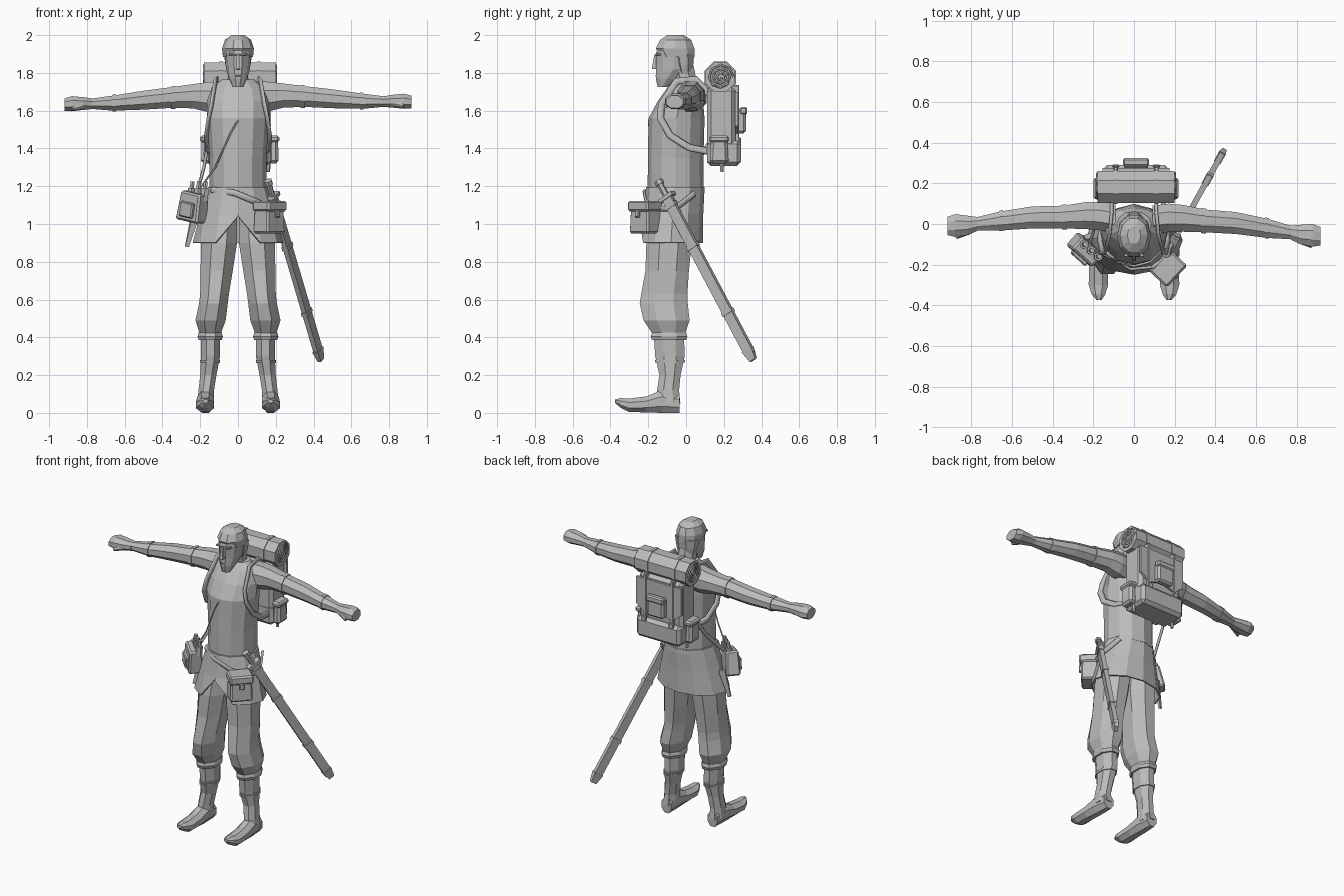
import bpy, bmesh
from math import cos, sin, pi, radians
from mathutils import Vector, Matrix, Euler

if "Cube" in bpy.data.objects:
    bpy.data.objects.remove(bpy.data.objects["Cube"], do_unlink=True)

grey = bpy.data.materials.new("plain_grey")
grey.use_nodes = True
grey.diffuse_color = (0.5, 0.5, 0.5, 1)
grey.node_tree.nodes["Principled BSDF"].inputs["Base Color"].default_value = (0.5, 0.5, 0.5, 1)


def finish(bm, name):
    bmesh.ops.recalc_face_normals(bm, faces=bm.faces)
    mesh = bpy.data.meshes.new(name)
    bm.to_mesh(mesh)
    bm.free()
    mesh.materials.append(grey)
    ob = bpy.data.objects.new(name, mesh)
    bpy.context.scene.collection.objects.link(ob)
    return ob


def loft(name, rings, n=8, axis="z", phase=0.5, caps=True, shape=None):
    """Skin elliptical rings (position, centre u, centre v, radius u, radius v)."""
    bm = bmesh.new()
    grow = 1 / cos(pi / n) if phase else 1
    loops = []
    for p, u, v, ru, rv in rings:
        loop = []
        for i in range(n):
            a = 2 * pi * (i + phase) / n - pi / 2
            cu, cv = u + ru * grow * cos(a), v + rv * grow * sin(a)
            co = {"x": (p, cu, cv), "y": (cu, p, cv), "z": (cu, cv, p)}[axis]
            loop.append(bm.verts.new(co))
        loops.append(loop)
    for a, b in zip(loops, loops[1:]):
        for i in range(n):
            j = (i + 1) % n
            bm.faces.new((a[i], a[j], b[j], b[i]))
    if caps:
        bm.faces.new(loops[0])
        bm.faces.new(loops[-1])
    if shape:
        shape(loops)
    return finish(bm, name)


def box(name, centre, size, rot=(0, 0, 0), bevel=0.01, top=1.0):
    bm = bmesh.new()
    bmesh.ops.create_cube(bm, size=1)
    for v in bm.verts:
        k = top if v.co.z > 0 else 1
        v.co = Vector((v.co.x * size[0] * k, v.co.y * size[1] * k, v.co.z * size[2]))
    if bevel:
        bmesh.ops.bevel(bm, geom=bm.edges[:], offset=bevel, segments=1, affect="EDGES")
    turn = Euler([radians(r) for r in rot]).to_matrix().to_4x4()
    bm.transform(Matrix.Translation(centre) @ turn)
    return finish(bm, name)


def rod(name, a, b, w, d, n=4, taper=1.0):
    """Straight prism of n sides from a to b, with half sizes w and d."""
    a, b = Vector(a), Vector(b)
    bm = bmesh.new()
    r = 1 / cos(pi / n)
    bmesh.ops.create_cone(bm, cap_ends=True, segments=n, radius1=r, radius2=r * taper,
                          depth=(b - a).length, matrix=Matrix.Rotation(pi / n, 4, "Z"))
    turn = (b - a).to_track_quat("Z", "Y").to_matrix().to_4x4()
    bm.transform(Matrix.Translation((a + b) / 2) @ turn @ Matrix.Diagonal((w, d, 1, 1)))
    return finish(bm, name)


def strap(name, points, r=0.01, flat=0.0):
    curve = bpy.data.curves.new(name, "CURVE")
    curve.dimensions = "3D"
    curve.bevel_depth, curve.bevel_resolution, curve.extrude = r, 0, flat
    line = curve.splines.new("POLY")
    line.points.add(len(points) - 1)
    for p, co in zip(line.points, points):
        p.co = (*co, 1)
    curve.materials.append(grey)
    ob = bpy.data.objects.new(name, curve)
    bpy.context.scene.collection.objects.link(ob)
    return ob


# Torso, belt and split tunic skirt
loft("torso", [(1.17, 0, -.055, .15, .148), (1.35, 0, -.055, .15, .147), (1.56, 0, -.05, .165, .148),
               (1.65, 0, -.03, .165, .12), (1.72, 0, -.01, .145, .09), (1.765, 0, 0, .085, .062)],
     n=12, phase=0)
loft("belt", [(1.165, 0, -.057, .162, .156), (1.195, 0, -.057, .16, .154)], n=12, phase=0)


def notch(loops):
    loops[0][0].co.z = 1.04


skirt = loft("tunic_skirt", [(.9, 0, -.08, .235, .165), (1.05, 0, -.07, .195, .156),
                             (1.19, 0, -.057, .155, .15)], n=12, phase=0, caps=False, shape=notch)
thick = skirt.modifiers.new("cloth", "SOLIDIFY")
thick.thickness, thick.offset = 0.01, 0

# Neck, head, hair and face
loft("neck", [(1.68, 0, .01, .06, .06), (1.84, 0, -.02, .05, .06)])
loft("head", [(1.725, 0, -.125, .027, .025), (1.77, 0, -.1, .046, .06), (1.82, 0, -.065, .06, .094),
              (1.9, 0, -.06, .068, .1), (1.95, 0, -.055, .07, .09)], n=10)
loft("hair", [(1.885, 0, -.045, .076, .09), (1.93, 0, -.058, .08, .102),
              (1.975, 0, -.055, .066, .082), (2.0, 0, -.055, .032, .042)], n=10)
loft("hair_back", [(1.79, 0, -.005, .052, .035), (1.84, 0, -.01, .066, .048), (1.9, 0, -.015, .075, .058)])
rod("nose", (0, -.16, 1.895), (0, -.167, 1.82), .006, .008, taper=1.8)
box("brow", (0, -.148, 1.898), (.1, .03, .012), bevel=.003)
box("mouth", (0, -.152, 1.785), (.034, .02, .01), bevel=.003)

for side, s in (("left", 1), ("right", -1)):
    back = 0 if s > 0 else .055     # the right arm is held further back
    drop = 0 if s > 0 else .015

    # Arm, cuff bands and fist
    def limb(name, rings):
        loft(f"{side}_{name}", [(s * x, y + back * x, z - drop * x, ry, rz) for x, y, z, ry, rz in rings], axis="x")

    limb("arm", [(.09, .02, 1.675, .07, .082), (.17, .03, 1.675, .07, .077), (.24, .028, 1.68, .066, .064),
                 (.35, .015, 1.675, .056, .055), (.5, .005, 1.663, .054, .05),
                 (.66, -.022, 1.65, .047, .04), (.79, -.045, 1.648, .031, .026)])
    limb("elbow_band", [(.33, .017, 1.676, .062, .061), (.355, .014, 1.674, .061, .06)])
    limb("wrist_band", [(.645, -.019, 1.651, .052, .046), (.665, -.022, 1.65, .05, .044)])
    limb("fist", [(.77, -.042, 1.648, .034, .028), (.82, -.052, 1.65, .048, .034),
                  (.88, -.056, 1.65, .056, .04), (.918, -.06, 1.646, .045, .033)])
    rod(f"{side}_thumb", (s * .81, -.08 + back * .8, 1.645 - drop), (s * .875, -.108 + back * .8, 1.625 - drop),
        .013, .015, 6, .7)

    # Trousers, boot and shoe
    def shank(name, rings):
        loft(f"{side}_{name}", [(z, s * x, y, rx, ry) for z, x, y, rx, ry in rings])

    shank("trouser_leg", [(1.06, .085, -.07, .08, .11), (.9, .1, -.09, .095, .12), (.75, .113, -.1, .085, .115),
                          (.63, .124, -.115, .076, .122), (.58, .13, -.118, .076, .127),
                          (.49, .145, -.103, .08, .122), (.42, .147, -.092, .056, .086)])
    shank("boot", [(.43, .147, -.092, .05, .08), (.3, .145, -.085, .05, .078), (.2, .157, -.085, .043, .056),
                   (.12, .168, -.095, .041, .058), (.05, .172, -.095, .043, .065)])
    shank("boot_cuff", [(.385, .147, -.09, .061, .09), (.405, .147, -.09, .067, .097), (.425, .147, -.09, .061, .09)])
    shank("boot_band", [(.265, .149, -.085, .053, .077), (.28, .148, -.085, .054, .08)])
    loft(f"{side}_shoe", [(y, s * x, z, rx, rz) for y, x, z, rx, rz in
                          [(-.035, .17, .05, .036, .05), (-.13, .172, .06, .044, .06), (-.21, .174, .045, .047, .042),
                           (-.3, .175, .04, .048, .036), (-.345, .175, .052, .034, .026),
                           (-.375, .172, .062, .012, .01)]], axis="y")

    # Pack harness over the shoulder and under the arm
    strap(f"{side}_pack_strap", [(s * x, y, z) for x, y, z in
          [(.11, .12, 1.69), (.11, .05, 1.765), (.12, -.05, 1.755), (.14, -.13, 1.63), (.155, -.135, 1.56),
           (.168, -.085, 1.47), (.165, .015, 1.405), (.14, .12, 1.385)]], r=.008, flat=.012)

    # Pouches, buckled straps and toggles on the pack
    box(f"{side}_pack_pocket", (.01 + s * .178, .175, 1.39), (.055, .1, .14), bevel=.015, top=.85)
    box(f"{side}_pocket_flap", (.01 + s * .18, .175, 1.45), (.06, .105, .035))
    box(f"{side}_pack_tie", (.01 + s * .1, .198, 1.535), (.022, .166, .4), bevel=.004)
    box(f"{side}_pack_buckle", (.01 + s * .1, .285, 1.44), (.034, .014, .034), bevel=.004)
    rod(f"{side}_toggle", (.01 + s * .15, .19, 1.34), (.01 + s * .15, .19, 1.275), .012, .012, 6, .7)

# Backpack with flap, lower pocket and rear pouch
box("backpack", (.01, .187, 1.525), (.32, .15, .4), bevel=.02)
box("pack_base", (.01, .2, 1.375), (.325, .18, .135), bevel=.02)
bm = bmesh.new()
outline = [(-.155, 1.7), (.175, 1.7), (.175, 1.52), (.11, 1.47), (.01, 1.5), (-.09, 1.47), (-.155, 1.52)]
flap_face = bm.faces.new([bm.verts.new((x, .26, z)) for x, z in outline])
out = bmesh.ops.extrude_face_region(bm, geom=[flap_face])
for v in out["geom"]:
    if isinstance(v, bmesh.types.BMVert):
        v.co.y += .016
finish(bm, "pack_flap")
box("rear_pouch", (.01, .292, 1.545), (.12, .05, .13), bevel=.012)
box("rear_pouch_flap", (.01, .304, 1.6), (.13, .04, .04), bevel=.008)

# Rolled blanket, its spiral ends and ties
loft("bedroll", [(x, .182, 1.777, .078, .078) for x in (-.18, .2)], axis="x")
for label, x in (("left", .2), ("right", -.18)):
    spiral = [(x, .182 + (.07 - .0026 * i) * cos(i * pi / 4), 1.777 + (.07 - .0026 * i) * sin(i * pi / 4))
              for i in range(25)]
    strap(f"{label}_roll_spiral", spiral, r=.006)
for label, x in (("left", .11), ("right", -.09)):
    loft(f"{label}_roll_tie", [(x + d, .182, 1.777, .083, .083) for d in (-.01, .01)], axis="x")

# Left hip pouch
turn = (0, 0, 47)
box("left_pouch", (.165, -.215, 1.03), (.14, .11, .16), turn, top=.92)
box("left_pouch_flap", (.168, -.218, 1.095), (.148, .12, .055), turn)
box("left_pouch_clasp", (.209, -.257, 1.055), (.03, .016, .04), turn, bevel=.004)

# Right hip satchel with bottles, knife and carrying strap
lean = (0, 10, -42)
box("right_satchel", (-.238, -.13, 1.09), (.16, .09, .155), lean, top=.86)
box("satchel_pocket", (-.268, -.164, 1.075), (.09, .03, .08), lean, bevel=.006)
for i in range(3):
    x, y = -.25 + i * .035, -.1 - i * .03
    rod(f"bottle_{i + 1}", (x, y, 1.12), (x + .005, y, 1.19), .02, .02, 6)
    rod(f"bottle_neck_{i + 1}", (x + .005, y, 1.19), (x + .01, y, 1.225), .011, .011, 6)
rod("knife_sheath", (-.225, -.06, 1.05), (-.27, -.075, .88), .012, .02, taper=.5)
strap("satchel_strap_back", [(-.215, -.09, 1.17), (-.18, .03, 1.3), (-.16, .12, 1.42)], r=.007, flat=.006)
strap("satchel_strap_front", [(-.2, -.13, 1.19), (-.12, -.165, 1.3), (-.04, -.193, 1.48), (.0, -.197, 1.55)], r=.005)

# Sword in its scabbard, hung from a slanting belt
hilt, tip = Vector((.185, -.1, 1.14)), Vector((.43, .34, .31))
along = (tip - hilt).normalized()
rod("scabbard", hilt, tip, .014, .028)
rod("scabbard_tip", tip - along * .03, tip + along * .035, .018, .032, taper=.6)
for i, t in enumerate((.04, .3, .72)):
    p = hilt.lerp(tip, t)
    rod(f"scabbard_band_{i + 1}", p, p + along * .022, .018, .032)
rod("sword_grip", hilt, hilt - along * .085, .013, .015, 6)
rod("sword_guard", hilt - along * .012, hilt + along * .008, .022, .045)
rod("sword_pommel", hilt - along * .08, hilt - along * .105, .02, .02, 6)
strap("sword_belt", [(-.14, -.14, 1.18), (-.02, -.222, 1.165), (.09, -.212, 1.12), (.175, -.15, 1.08),
                     (.205, -.06, 1.08), (.15, .045, 1.16)], r=.007, flat=.01)
